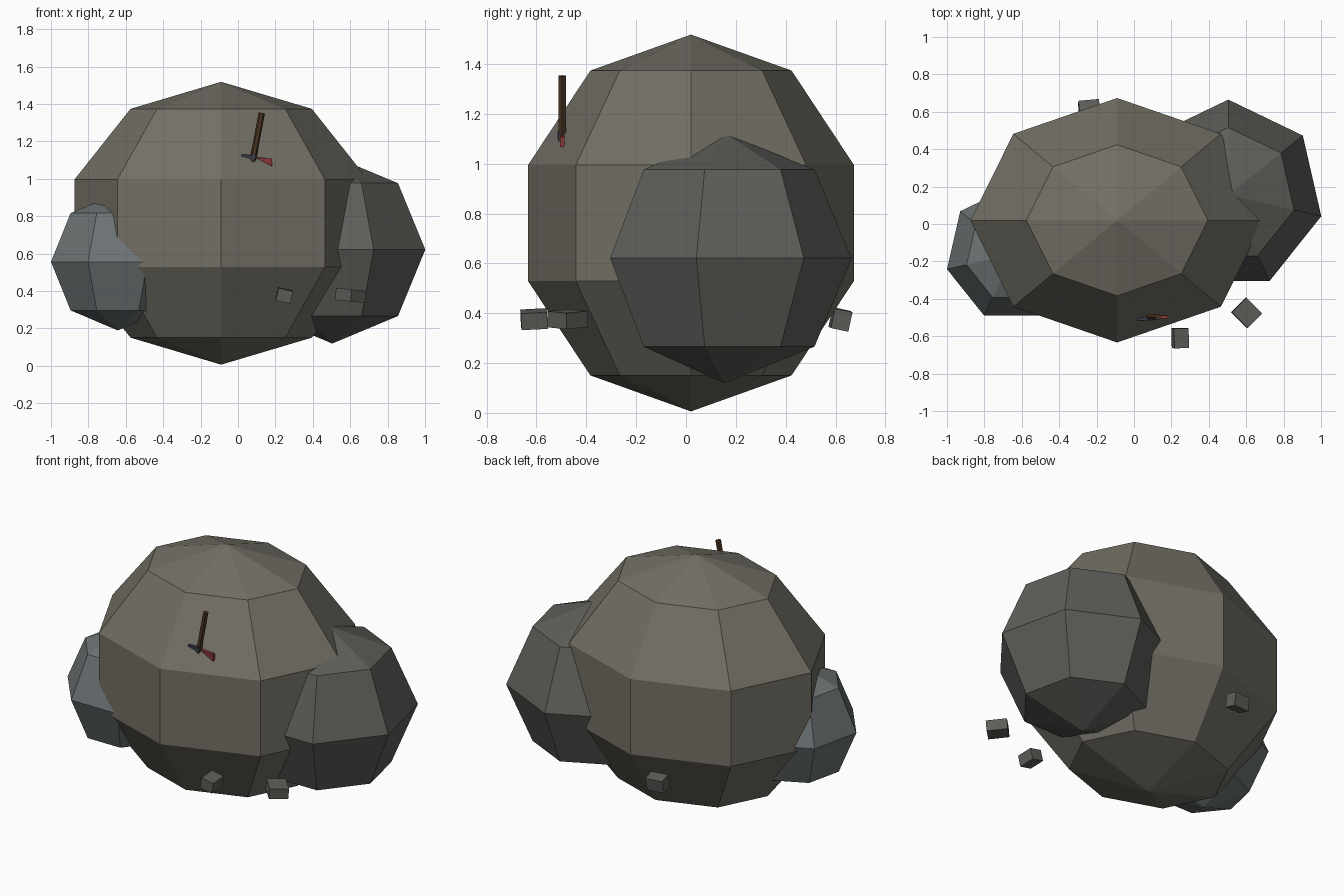
import bpy, bmesh
from math import sin, cos, pi, radians
from mathutils import Vector, Euler

if "Cube" in bpy.data.objects:
    bpy.data.objects.remove(bpy.data.objects["Cube"])


def material(name, rgb):
    m = bpy.data.materials.new(name)
    m.diffuse_color = (*rgb, 1)
    m.use_nodes = True
    m.node_tree.nodes["Principled BSDF"].inputs["Base Color"].default_value = m.diffuse_color
    return m


WARM = material("warm_stone", (0.17, 0.16, 0.13))
GREY = material("grey_stone", (0.11, 0.11, 0.10))
COOL = material("cool_stone", (0.15, 0.17, 0.175))
WOOD = material("dark_wood", (0.07, 0.035, 0.018))
STEEL = material("dark_steel", (0.04, 0.045, 0.065))
RED = material("red_paint", (0.25, 0.04, 0.04))


def make(name, verts, faces, mat):
    bm = bmesh.new()
    vs = [bm.verts.new(v) for v in verts]
    for f in faces:
        bm.faces.new([vs[i] for i in f])
    bmesh.ops.recalc_face_normals(bm, faces=bm.faces)
    me = bpy.data.meshes.new(name)
    bm.to_mesh(me)
    bm.free()
    ob = bpy.data.objects.new(name, me)
    bpy.context.collection.objects.link(ob)
    me.materials.append(mat)
    return ob


def boulder(name, centre, radii, sides, rings, mat):
    """Low-poly ellipsoid with one corner pointing to +y."""
    c, verts, faces = Vector(centre), [], []
    for r in range(1, rings):
        t = pi * r / rings
        for s in range(sides):
            a = pi / 2 + 2 * pi * s / sides
            verts.append(c + Vector((radii[0] * sin(t) * cos(a),
                                     radii[1] * sin(t) * sin(a),
                                     radii[2] * cos(t))))
    top, bottom = len(verts), len(verts) + 1
    verts += [c + Vector((0, 0, radii[2])), c - Vector((0, 0, radii[2]))]
    last = (rings - 2) * sides
    for s in range(sides):
        n = (s + 1) % sides
        faces += [(top, s, n), (bottom, last + n, last + s)]
        for r in range(rings - 2):
            k = r * sides
            faces.append((k + s, k + sides + s, k + sides + n, k + n))
    return make(name, verts, faces, mat)


def pebble(name, centre, size, tilt):
    bpy.ops.mesh.primitive_cube_add(size=1, location=centre,
                                    rotation=[radians(a) for a in tilt])
    ob = bpy.context.object
    ob.name, ob.scale = name, size
    ob.data.materials.append(GREY)


def plate(name, outline, y0, y1, mat):
    """Front-view outline (x, z) given thickness along y."""
    n = len(outline)
    verts = [(x, y, z) for y in (y0, y1) for x, z in outline]
    faces = [tuple(range(n)), tuple(range(n, 2 * n))]
    faces += [(i, (i + 1) % n, n + (i + 1) % n, n + i) for i in range(n)]
    make(name, verts, faces, mat)


# Three overlapping boulders
boulder("main_boulder", (-0.09, 0.02, 0.762), (0.825, 0.687, 0.756), 8, 5, WARM)
boulder("right_boulder", (0.504, 0.155, 0.621), (0.51, 0.51, 0.502), 7, 4, GREY)
boulder("left_boulder", (-0.643, -0.16, 0.556), (0.366, 0.366, 0.367), 7, 4, COOL)

# Loose stone chips
pebble("front_pebble", (0.247, -0.61, 0.376), (0.08, 0.105, 0.068), (3, 12, 2))
pebble("right_pebble", (0.602, -0.475, 0.376), (0.11, 0.12, 0.065), (4, 4, 45))
pebble("back_pebble", (-0.24, 0.62, 0.375), (0.11, 0.072, 0.08), (-12, 3, 5))

# Tool stuck in the front of the main boulder
low, high = Vector((0.07, -0.497, 1.05)), Vector((0.127, -0.497, 1.352))
axis = high - low
bpy.ops.mesh.primitive_cylinder_add(vertices=6, radius=0.017, depth=axis.length,
                                    location=(low + high) / 2,
                                    rotation=axis.to_track_quat('Z', 'Y').to_euler())
bpy.context.object.name = "tool_handle"
bpy.context.object.data.materials.append(WOOD)
plate("tool_spike", [(0.02, 1.13), (0.02, 1.12), (0.09, 1.10), (0.10, 1.125)],
      -0.516, -0.49, STEEL)
plate("tool_blade", [(0.09, 1.115), (0.183, 1.108), (0.183, 1.066)],
      -0.506, -0.488, RED)
